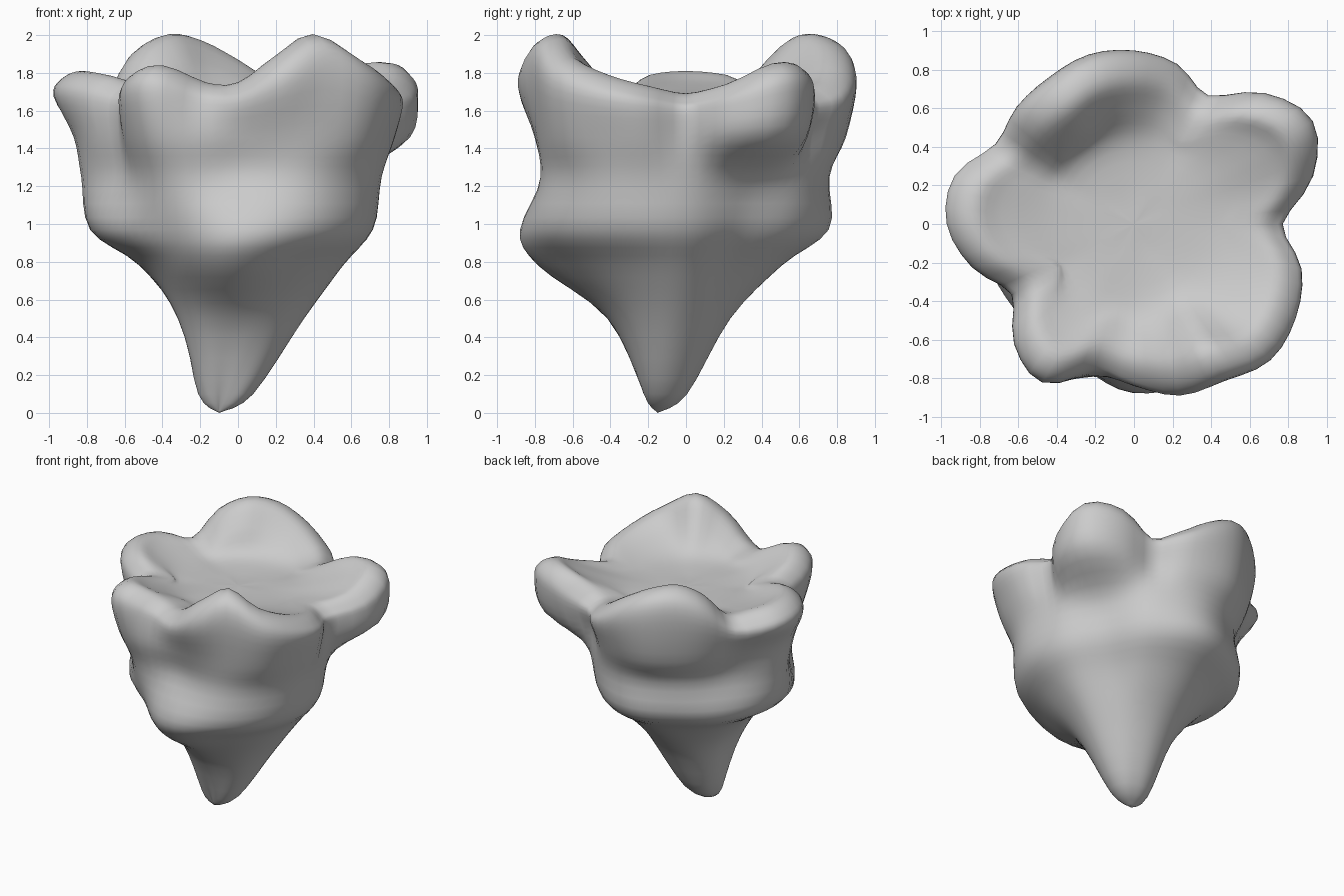
import bpy
import bmesh
from math import cos, sin, radians, tau, floor

if "Cube" in bpy.data.objects:
    bpy.data.objects.remove(bpy.data.objects["Cube"], do_unlink=True)

SEGMENTS = 72
STEPS = 4


def spline(a, b, c, d, t):
    """Catmull-Rom blend between b and c."""
    return b + 0.5 * t * (c - a + t * (2 * a - 5 * b + 4 * c - d
                                       + t * (3 * (b - c) + d - a)))


def around(values, angle):
    """Smoothly sample a closed list of values spread evenly round the axis."""
    n = len(values)
    u = angle / tau * n
    i = floor(u)
    return spline(*(values[(i + k) % n] for k in (-1, 0, 1, 2)), u - i) / 100


# Body cross-sections: height and radii in hundredths, counter-clockwise from +x
sections = [
    (0.10, [17, 17, 15, 14, 13, 12, 12, 10, 8, 7, 10, 15]),
    (0.50, [40, 35, 32, 31, 30, 28, 26, 30, 32, 34, 36, 39]),
    (0.78, [57, 47, 51, 54, 52, 52, 50, 52, 60, 75, 66, 61]),
    (0.97, [69, 58, 67, 76, 73, 75, 78, 76, 74, 87, 86, 79]),
    (1.25, [73, 68, 72, 76, 73, 71, 83, 71, 81, 75, 85, 84]),
    (1.46, [76, 93, 101, 90, 73, 80, 84, 86, 83, 80, 77, 82,
            87, 82, 73, 83, 90, 82, 79, 83, 89, 94, 91, 86]),
]
# Lobed rim: outer radius and crest height
rim_radius = [77, 96, 107, 96, 77, 86, 90, 91, 88, 86, 83, 96,
              97, 87, 73, 88, 95, 80, 84, 92, 94, 100, 97, 90]
rim_height = [169, 174, 185, 183, 171, 175, 187, 197, 200, 192, 174, 179,
              181, 179, 173, 180, 184, 175, 175, 189, 200, 188, 179, 173]
FLOOR = 1.67


def column(angle):
    """Control points (radius, height) from the tip over the rim to the centre."""
    radius, crest = around(rim_radius, angle), around(rim_height, angle)
    rise = crest - FLOOR
    inset = 0.12 + 0.2 * rise
    points = [(0, 0)]
    points += [(around(radii, angle), z) for z, radii in sections]
    points += [
        (radius, crest - 0.08 - rise * 0.4),
        (radius - 0.04, crest - 0.04),
        (radius - inset, crest),
        (radius - inset - 0.14, FLOOR + rise * 0.6),
        (0.3 + radius * 0.15, FLOOR + rise * 0.12),
        (0.2, FLOOR),
        (0, FLOOR),
    ]
    return points


def place(radius, z, angle):
    """The axis leans, so the tip sits off centre."""
    lean = max(0, 1 - z)
    return (radius * cos(angle) - 0.1 * lean,
            radius * sin(angle) - 0.15 * lean, z)


def refined(points):
    """Curve through the control points, without its two end points."""
    padded = [points[0]] + points + [points[-1]]
    curve = []
    for i in range(len(points) - 1):
        for s in range(STEPS):
            t = s / STEPS
            curve.append([spline(*(p[k] for p in padded[i:i + 4]), t) for k in (0, 1)])
    return curve[1:]


# Loft the rock from its columns
bm = bmesh.new()
tip = bm.verts.new(place(0, 0, 0))
middle = bm.verts.new(place(0, FLOOR, 0))
columns = []
for s in range(SEGMENTS):
    angle = tau * s / SEGMENTS
    columns.append([bm.verts.new(place(max(r, 0.005), max(z, 0), angle))
                    for r, z in refined(column(angle))])
for s, left in enumerate(columns):
    right = columns[(s + 1) % SEGMENTS]
    bm.faces.new((tip, right[0], left[0]))
    bm.faces.new((middle, left[-1], right[-1]))
    for i in range(len(left) - 1):
        bm.faces.new((left[i], right[i], right[i + 1], left[i + 1]))
bmesh.ops.recalc_face_normals(bm, faces=bm.faces)

mesh = bpy.data.meshes.new("floating_rock")
bm.to_mesh(mesh)
bm.free()
rock = bpy.data.objects.new("floating_rock", mesh)
bpy.context.collection.objects.link(rock)

# Plain grey stone
stone = bpy.data.materials.new("grey_stone")
stone.use_nodes = True
color = (0.6, 0.6, 0.6, 1)
stone.diffuse_color = color
stone.node_tree.nodes["Principled BSDF"].inputs["Base Color"].default_value = color
mesh.materials.append(stone)

bpy.context.view_layer.objects.active = rock
rock.select_set(True)
bpy.ops.object.shade_smooth_by_angle(angle=radians(80))
